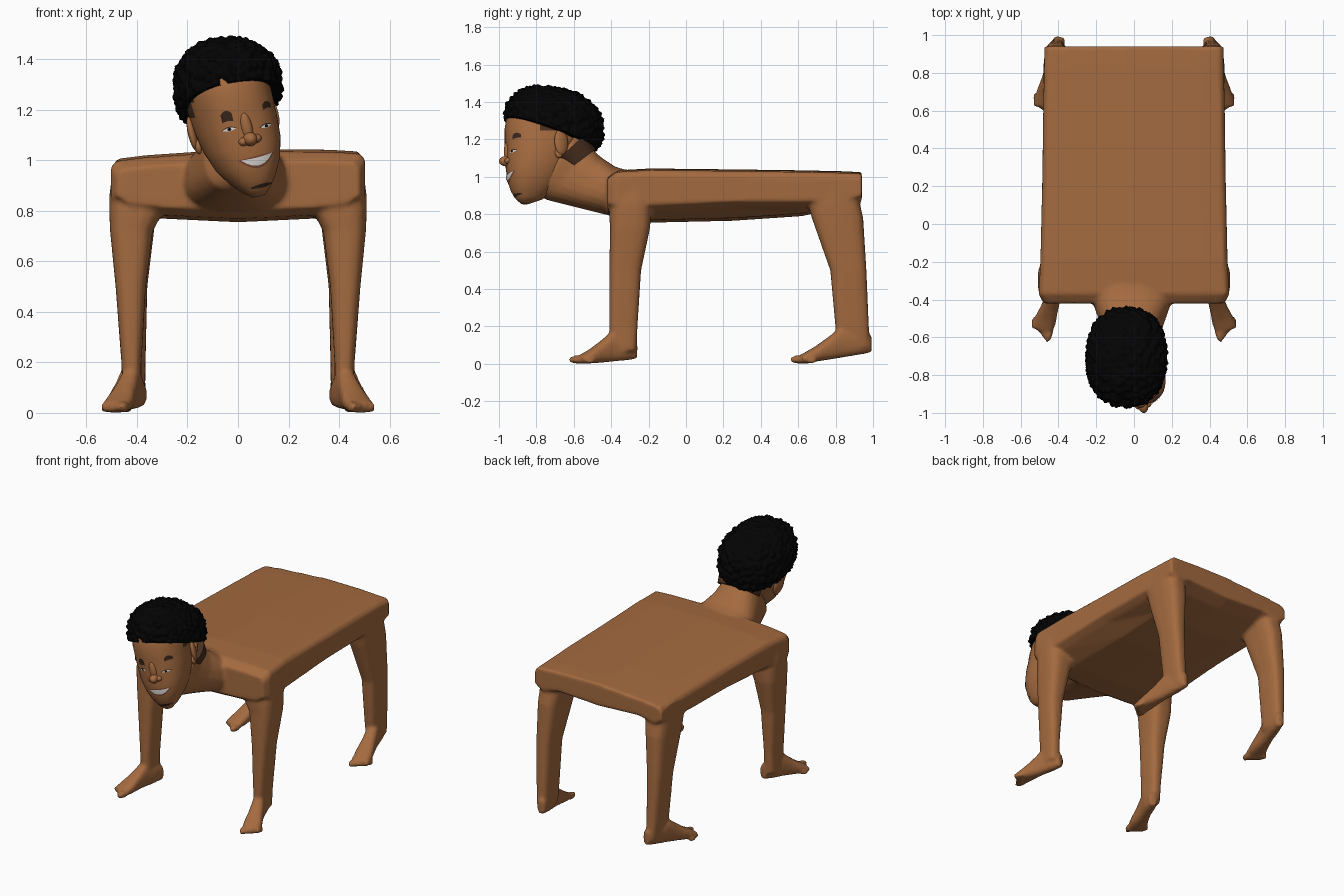
import bpy, bmesh, math
from mathutils import Vector, Matrix, noise
from mathutils.bvhtree import BVHTree

if "Cube" in bpy.data.objects:
    bpy.data.objects.remove(bpy.data.objects["Cube"])


def material(name, col):
    m = bpy.data.materials.new(name)
    m.diffuse_color = (*col, 1)
    m.use_nodes = True
    m.node_tree.nodes["Principled BSDF"].inputs["Base Color"].default_value = m.diffuse_color
    return m


SKIN = material("skin brown", (0.37, 0.145, 0.050))
HAIR = material("hair black", (0.001, 0.001, 0.001))
FADE = material("short hair brown", (0.07, 0.03, 0.014))
WHITE = material("tooth white", (0.72, 0.70, 0.68))
LIP = material("lip brown", (0.20, 0.065, 0.035))
DARK = material("brow dark brown", (0.04, 0.02, 0.012))


def ring(c, u, v, n=16, p=2.0):
    """Superellipse cross-section around c with half-axes u and v."""
    c, u, v, pts = Vector(c), Vector(u), Vector(v), []
    for i in range(n):
        a = 2 * math.pi * (i + 0.5) / n
        ca, sa = math.cos(a), math.sin(a)
        pts.append(c + u * math.copysign(abs(ca) ** (2 / p), ca)
                   + v * math.copysign(abs(sa) ** (2 / p), sa))
    return pts


def loft(bm, rings):
    vs = [[bm.verts.new(p) for p in r] for r in rings]
    n = len(vs[0])
    for a, b in zip(vs, vs[1:]):
        for i in range(n):
            j = (i + 1) % n
            bm.faces.new((a[i], a[j], b[j], b[i]))
    bm.faces.new(vs[0][::-1])
    bm.faces.new(vs[-1])


def ball(bm, c, r, rot=Matrix.Identity(4)):
    bmesh.ops.create_uvsphere(bm, u_segments=16, v_segments=10, radius=1,
                              matrix=Matrix.Translation(c) @ rot @ Matrix.Diagonal((*r, 1)))


def finish(bm, name, mats, side=1, matrix=None, recalc=True, angle=45):
    for v in bm.verts:
        v.co.x *= side
    if recalc:
        bmesh.ops.recalc_face_normals(bm, faces=bm.faces)
    me = bpy.data.meshes.new(name)
    bm.to_mesh(me)
    bm.free()
    ob = bpy.data.objects.new(name, me)
    bpy.context.collection.objects.link(ob)
    for m in mats:
        me.materials.append(m)
    if matrix:
        ob.matrix_world = matrix
    bpy.ops.object.select_all(action='DESELECT')
    ob.select_set(True)
    bpy.context.view_layer.objects.active = ob
    bpy.ops.object.shade_smooth_by_angle(angle=math.radians(angle))
    return ob


def neck_rings(rows):
    """Tilted rings from upper and lower points (y, z), half width and x."""
    return [ring((x, (uy + ly) / 2, (uz + lz) / 2), (w, 0, 0),
                 (0, (uy - ly) / 2, (uz - lz) / 2), 24, 2.5)
            for uy, uz, ly, lz, w, x in rows]


def foot(bm, heel, toe, lift):
    """Foot lofted from heel to toe, with five toes, big toe on the inside."""
    h, d = Vector((*heel, 0)), Vector((*toe, 0)) - Vector((*heel, 0))
    out = Vector((-d.y, d.x, 0)).normalized()
    loft(bm, [ring(h + d * t + Vector((0, 0, (lo + hi) / 2 + lift * (1 - t))),
                   out * w, (0, 0, (hi - lo) / 2), 16, 2.6)
              for t, w, lo, hi in ((0, .026, .015, .11), (.2, .04, .01, .14),
                                   (.42, .042, .005, .165), (.58, .048, .002, .12),
                                   (.75, .058, 0, .078), (.93, .058, 0, .044))])
    rot = Matrix.Rotation(math.atan2(d.y, d.x), 4, 'Z')
    for k in range(5):
        r = .023 - .002 * k
        c = h + d * (.95 - .035 * k) + out * (-.044 + .025 * k) + Vector((0, 0, r))
        ball(bm, c, (.042 - .004 * k, r * .8, r), rot)


body = bmesh.new()

# Legs: rings of z, x, y, half width, half depth
FRONT = ((.98, .39, -.295, .105, .11), (.86, .395, -.295, .115, .112),
         (.79, .405, -.298, .105, .112), (.72, .422, -.30, .085, .107),
         (.5, .425, -.325, .06, .085), (.2, .422, -.335, .04, .076),
         (.07, .42, -.335, .038, .07))
REAR = ((.98, .39, .82, .085, .11), (.86, .395, .79, .085, .14),
        (.78, .402, .81, .077, .138), (.5, .415, .868, .056, .097),
        (.2, .41, .888, .044, .09), (.09, .405, .90, .038, .085))
for prof, f in ((FRONT, ((.385, -.265), (.497, -.59), .01)),
                (REAR, ((.39, .99), (.485, .585), .045))):
    loft(body, [ring((x, y, z), (rx, 0, 0), (0, ry, 0), 20, 3) for z, x, y, rx, ry in prof])
    foot(body, *f)
copy = bmesh.ops.duplicate(body, geom=body.verts[:] + body.edges[:] + body.faces[:])
for g in copy["geom"]:
    if isinstance(g, bmesh.types.BMVert):
        g.co.x *= -1

# Flat table-like torso: stations of y, top, belly, lower side edge, half width
rings = []
for y, top, low, edge, w in ((-.42, 1.0, .80, .86, .48), (-.37, 1.035, .77, .85, .505),
                             (-.19, 1.045, .755, .85, .495), (.25, 1.04, .765, .87, .485),
                             (.62, 1.035, .79, .87, .48), (.84, 1.03, .84, .88, .475),
                             (.94, 1.025, .88, .90, .475)):
    half = [(0, top), (w - .13, top - .003), (w - .02, top - .01), (w, top - .035),
            (w, edge), (w - .05, edge - .03), (w - .18, low + .015), (0, low)]
    pts = half + [(-x, z) for x, z in half[-2:0:-1]]
    rings.append([Vector((x, y, z - max(0, -x) * (.06 if z > .95 else 0))) for x, z in pts])
loft(body, rings)

# Neck
loft(body, neck_rings(((-.26, 1.02, -.33, .78, .26, -.01), (-.38, 1.055, -.44, .80, .21, -.01),
                       (-.46, 1.11, -.60, .84, .165, -.01), (-.52, 1.17, -.74, .875, .135, 0),
                       (-.58, 1.24, -.82, .91, .10, .04))))

# Weld torso, neck, legs and feet into one soft skin
ob = finish(body, "torso_neck_and_legs", [SKIN])
rm = ob.modifiers.new("weld", 'REMESH')
rm.mode, rm.voxel_size, rm.use_smooth_shade = 'VOXEL', .011, True
sm = ob.modifiers.new("soften", 'SMOOTH')
sm.factor, sm.iterations = .5, 4

# Short hair at the nape
bm = bmesh.new()
loft(bm, neck_rings(((-.482, 1.148, -.64, 1.03, .140, 0), (-.535, 1.23, -.70, 1.08, .14, .02))))
finish(bm, "nape_hair", [FADE])

# Head, turned and tilted: rings of height, half width, front y, back y
HEAD = (Matrix.Translation((-.02, -.72, 1.15)) @ Matrix.Rotation(math.radians(12), 4, 'Z')
        @ Matrix.Rotation(math.radians(-14), 4, 'Y'))
bm = bmesh.new()
loft(bm, [ring((0, (f + b) / 2, z), (w, 0, 0), (0, (b - f) / 2, 0), 40, 2.3)
          for z, w, f, b in ((-.30, .025, -.18, -.13), (-.275, .055, -.205, -.06),
                             (-.23, .092, -.23, 0), (-.17, .127, -.245, .05),
                             (-.09, .152, -.25, .10), (0, .163, -.245, .15),
                             (.06, .166, -.247, .18), (.12, .168, -.245, .20),
                             (.19, .165, -.23, .20), (.26, .13, -.18, .17))])
bmesh.ops.recalc_face_normals(bm, faces=bm.faces)
tree = BVHTree.FromBMesh(bm)
for f in bm.faces:
    c = f.calc_center_median()
    f.material_index = int(c.z > .06 and c.y > -.10 or c.z > 0 and c.y > .09)
finish(bm, "head", [SKIN, FADE], matrix=HEAD, angle=60)

# Nose
bm = bmesh.new()
ball(bm, (0, -.248, -.068), (.028, .042, .028))
for s in (1, -1):
    ball(bm, (s * .026, -.240, -.072), (.022, .026, .018))
ball(bm, (0, -.236, -.02), (.024, .024, .065))
finish(bm, "nose", [SKIN], matrix=HEAD, angle=80)

# Ears
for s, tag in ((1, "right"), (-1, "left")):
    bm = bmesh.new()
    ball(bm, (.165, .02, -.005), (.018, .042, .07), Matrix.Rotation(.35, 4, 'Z'))
    ball(bm, (.160, .005, -.06), (.014, .022, .03))
    finish(bm, f"{tag}_ear", [SKIN], s, matrix=HEAD, angle=80)


def patch(name, x0, x1, low, high, mat, off, n=14):
    """Thin strip laid on the face between two curves of t in -1..1."""
    bm, cols = bmesh.new(), []
    for i in range(n + 1):
        t = -1 + 2 * i / n
        x, col = x0 + (x1 - x0) * i / n, []
        for k in range(4):
            z = low(t) + (high(t) - low(t)) * k / 3
            hit = tree.ray_cast(Vector((x, -1, z)), Vector((0, 1, 0)))[0]
            col.append(bm.verts.new(hit - Vector((0, off, 0))))
        cols.append(col)
    for a, b in zip(cols, cols[1:]):
        for k in range(3):
            bm.faces.new((a[k], b[k], b[k + 1], a[k + 1]))
    finish(bm, name, [mat], matrix=HEAD, recalc=False)


def arch(h, z):
    return lambda t: z + h * (1 - t * t)


# Squinting eyes and eyebrows
for tag, x, z, bx, b0, b1 in (("right", .08, -.034, .105, .030, .048),
                              ("left", -.07, -.012, -.068, .018, .050)):
    patch(f"{tag}_lash", x - .030, x + .030, arch(-.004, z), arch(.011, z), DARK, .002)
    patch(f"{tag}_eye", x - .026, x + .026, arch(-.006, z), arch(.007, z), WHITE, .004)
    patch(f"{tag}_iris", x - .008, x + .008, arch(-.005, z), arch(.007, z), HAIR, .006)
    patch(f"{tag}_eyebrow", bx - .021, bx + .021, arch(.004, b0), arch(.014, b1), DARK, .003)

# Smiling mouth and chin beard
patch("lips", -.066, .088, arch(-.047, -.140), arch(.002, -.140), LIP, .003)
patch("teeth", -.056, .078, arch(-.036, -.141), arch(-.004, -.141), WHITE, .006)
patch("chin_beard", -.035, .055, arch(-.006, -.262), arch(.006, -.258), DARK, .003)

# Curly hair cap, cut off along a slanted hairline
bm = bmesh.new()
bmesh.ops.create_icosphere(bm, subdivisions=6, radius=1)
for v in bm.verts:
    d = v.co.normalized()
    p = d / (abs(d.x) ** 2.3 + abs(d.y) ** 2.3 + abs(d.z) ** 2.3) ** (1 / 2.3)
    p = Vector((p.x * .215, p.y * .264, p.z * .197))
    p *= 1 + .13 * (.45 - noise.voronoi(p * 30)[0][0])
    p.z -= .14 * p.y
    p += Vector((-.04, -.705, 1.285))
    p.z = max(p.z, 1.215 - .34 * (p.y + .70) + .22 * (p.x + .04))
    v.co = p
finish(bm, "curly_hair", [HAIR], angle=60)
